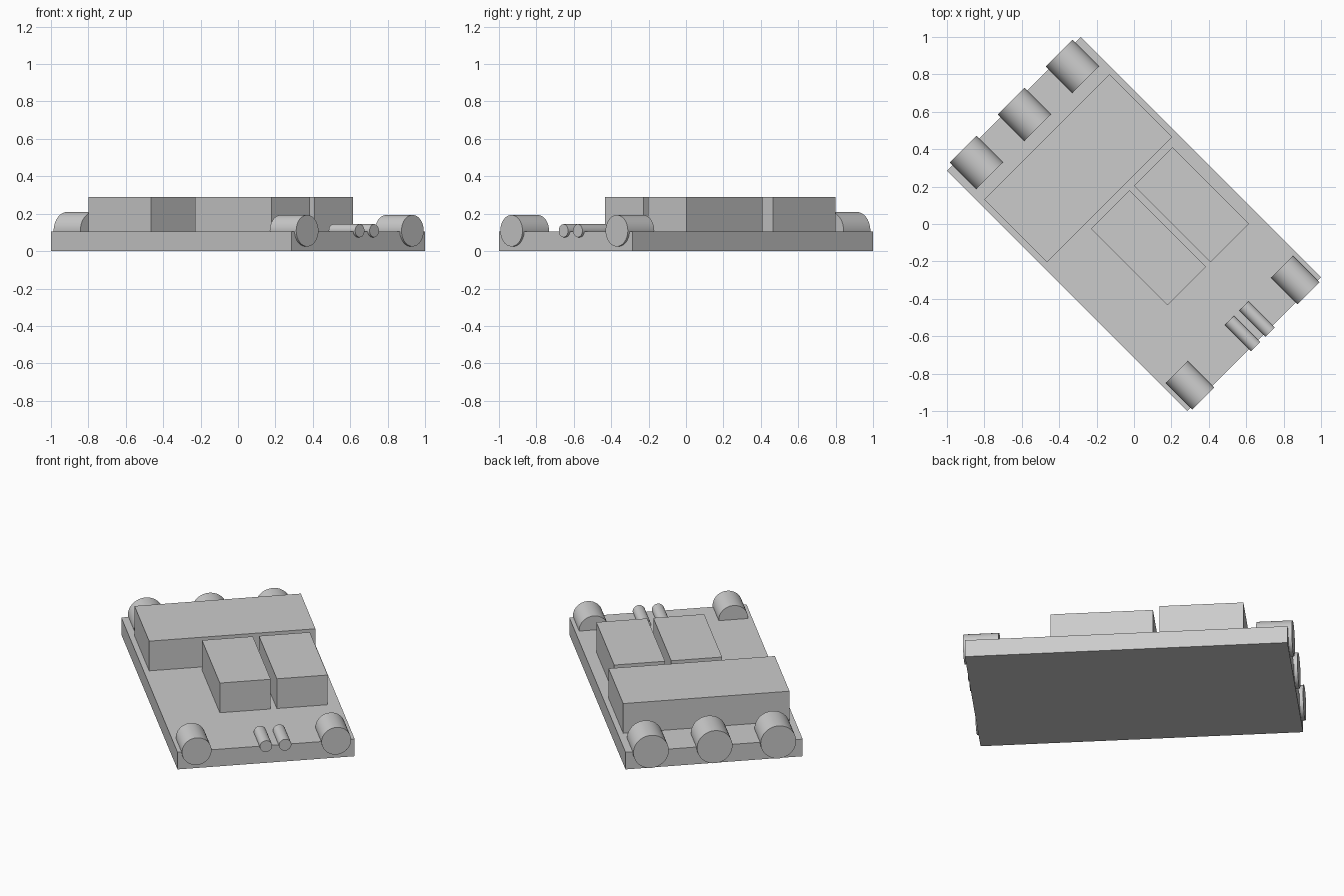
import bpy, math
from mathutils import Matrix

if "Cube" in bpy.data.objects:
    bpy.data.objects.remove(bpy.data.objects["Cube"])

# Everything is laid out in a local frame (u = length, v = width), turned -45 degrees about z
TURN = Matrix.Rotation(math.radians(-45), 4, 'Z')

grey = bpy.data.materials.new("light_grey")
grey.diffuse_color = (0.6, 0.6, 0.6, 1)
grey.use_nodes = True
grey.node_tree.nodes["Principled BSDF"].inputs["Base Color"].default_value = grey.diffuse_color


def finish(name, local):
    ob = bpy.context.object
    ob.name = name
    ob.matrix_world = TURN @ local
    ob.data.materials.append(grey)
    return ob


def block(name, u0, u1, v0, v1, z0, z1):
    bpy.ops.mesh.primitive_cube_add(size=1)
    size = Matrix.Diagonal((u1 - u0, v1 - v0, z1 - z0, 1))
    bpy.context.object.data.transform(size)
    finish(name, Matrix.Translation(((u0 + u1) / 2, (v0 + v1) / 2, (z0 + z1) / 2)))


def barrel(name, u0, u1, v, z, r):
    bpy.ops.mesh.primitive_cylinder_add(vertices=48, radius=r, depth=u1 - u0)
    bpy.ops.object.shade_smooth_by_angle(angle=math.radians(30))
    finish(name, Matrix.Translation(((u0 + u1) / 2, v, z)) @ Matrix.Rotation(math.pi / 2, 4, 'Y'))


# Base board
block("base_board", -0.909, 0.909, -0.505, 0.505, 0, 0.106)

# Raised blocks
block("large_block", -0.658, -0.184, -0.474, 0.474, 0.1, 0.29)
block("small_block_right", -0.145, 0.433, 0.145, 0.435, 0.1, 0.29)
block("small_block_left", -0.145, 0.433, -0.18, 0.11, 0.1, 0.29)

# Three connectors along the back edge
for i, v in enumerate((-0.363, 0, 0.363)):
    barrel(f"back_connector_{i + 1}", -0.93, -0.728, v, 0.108, 0.101)

# Two corner connectors and two thin pins along the front edge
for i, v in enumerate((-0.398, 0.398)):
    barrel(f"front_connector_{i + 1}", 0.722, 0.922, v, 0.109, 0.084)
for i, v in enumerate((-0.003, 0.106)):
    barrel(f"front_pin_{i + 1}", 0.724, 0.924, v, 0.109, 0.035)
